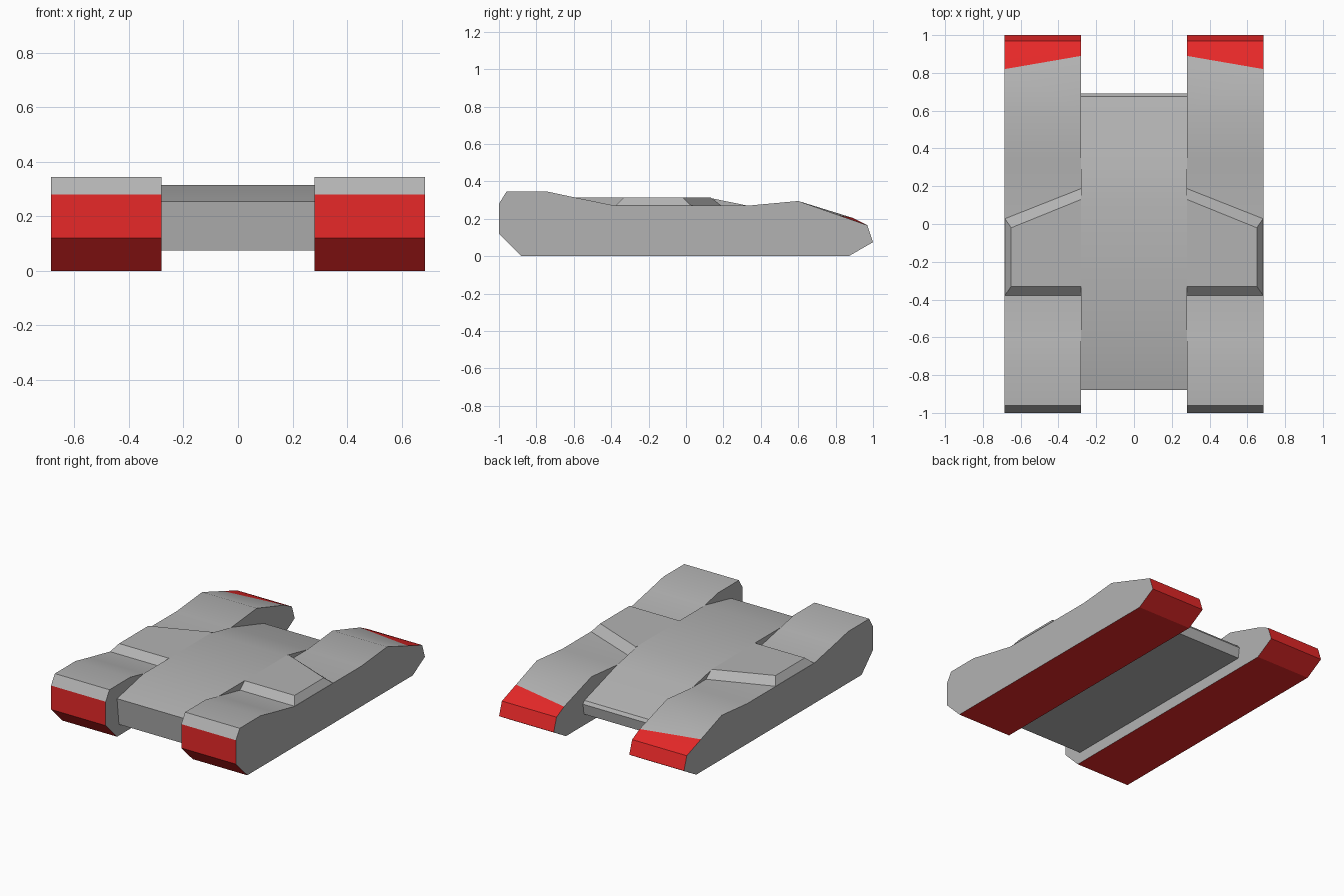
import bpy
import bmesh
from mathutils import Vector

cube = bpy.data.objects.get("Cube")
if cube:
    bpy.data.objects.remove(cube, do_unlink=True)


def make_material(name, rgb):
    mat = bpy.data.materials.new(name)
    mat.use_nodes = True
    mat.diffuse_color = (*rgb, 1)
    mat.node_tree.nodes["Principled BSDF"].inputs["Base Color"].default_value = (*rgb, 1)
    return mat


GREY = make_material("light grey", (0.45, 0.45, 0.45))
RED = make_material("bright red", (0.82, 0.022, 0.022))


def loft(ring_a, ring_b):
    """Closed solid between two matching rings of points."""
    bm = bmesh.new()
    a = [bm.verts.new(p) for p in ring_a]
    b = [bm.verts.new(p) for p in ring_b]
    bm.faces.new(a)
    bm.faces.new(b)
    for i in range(len(a)):
        j = (i + 1) % len(a)
        bm.faces.new((a[i], a[j], b[j], b[i]))
    bmesh.ops.recalc_face_normals(bm, faces=bm.faces)
    return bm


def extrude_profile(profile, x0, x1):
    return loft([(x0, y, z) for y, z in profile], [(x1, y, z) for y, z in profile])


def finish(bm, name, smooth_angle=None):
    bmesh.ops.recalc_face_normals(bm, faces=bm.faces)
    mesh = bpy.data.meshes.new(name)
    bm.to_mesh(mesh)
    bm.free()
    mesh.materials.append(GREY)
    mesh.materials.append(RED)
    obj = bpy.data.objects.new(name, mesh)
    bpy.context.collection.objects.link(obj)
    if smooth_angle:
        bpy.ops.object.select_all(action="DESELECT")
        obj.select_set(True)
        bpy.context.view_layer.objects.active = obj
        bpy.ops.object.shade_smooth_by_angle(angle=smooth_angle)
    return obj


INNER, OUTER = 0.28, 0.685

# Central hull
hull = [(-0.86, 0.075), (-0.88, 0.255), (-0.6, 0.315), (0.11, 0.315), (0.33, 0.27),
        (0.675, 0.165), (0.69, 0.145), (0.68, 0.075)]
finish(extrude_profile(hull, -INNER, INNER), "central_hull", 0.5)

# Side pods and the raised covers over them
pod = [(-0.88, 0), (-1, 0.12), (-1, 0.28), (-0.96, 0.345), (-0.74, 0.345), (-0.6, 0.315),
       (-0.38, 0.27), (0.33, 0.27), (0.6, 0.295), (0.97, 0.165), (1, 0.075), (0.87, 0)]
cover_base = [(INNER, -0.38), (OUTER, -0.38), (OUTER, 0.03), (INNER, 0.19)]
cover_top = [(INNER, -0.33), (0.65, -0.33), (0.65, -0.02), (INNER, 0.13)]

for side, s in (("left", 1), ("right", -1)):
    bm = extrude_profile(pod, s * INNER, s * OUTER)

    # Slanted cut that bounds the red tail patch
    cut_point = Vector((s * OUTER, 0.82, 0))
    cut_normal = Vector((s * 0.07, 0.405, 0)).normalized()
    bmesh.ops.bisect_plane(bm, geom=bm.verts[:] + bm.edges[:] + bm.faces[:],
                           plane_co=cut_point, plane_no=cut_normal)
    # Lift the inner end of the cut slightly
    for v in bm.verts:
        if abs(v.co.y - 0.89) < 0.01 and v.co.z > 0.1:
            v.co.z += 0.012
    bm.normal_update()
    for f in bm.faces:
        n = f.normal
        tail = (f.calc_center_median() - cut_point).dot(cut_normal) > 0
        if abs(n.x) < 0.5 and (n.z < -0.1 or n.y < -0.99 or tail):
            f.material_index = 1
    finish(bm, side + "_pod", 0.5)

    cover = loft([(s * x, y, 0.268) for x, y in cover_base],
                 [(s * x, y, 0.315) for x, y in cover_top])
    finish(cover, side + "_pod_cover")
